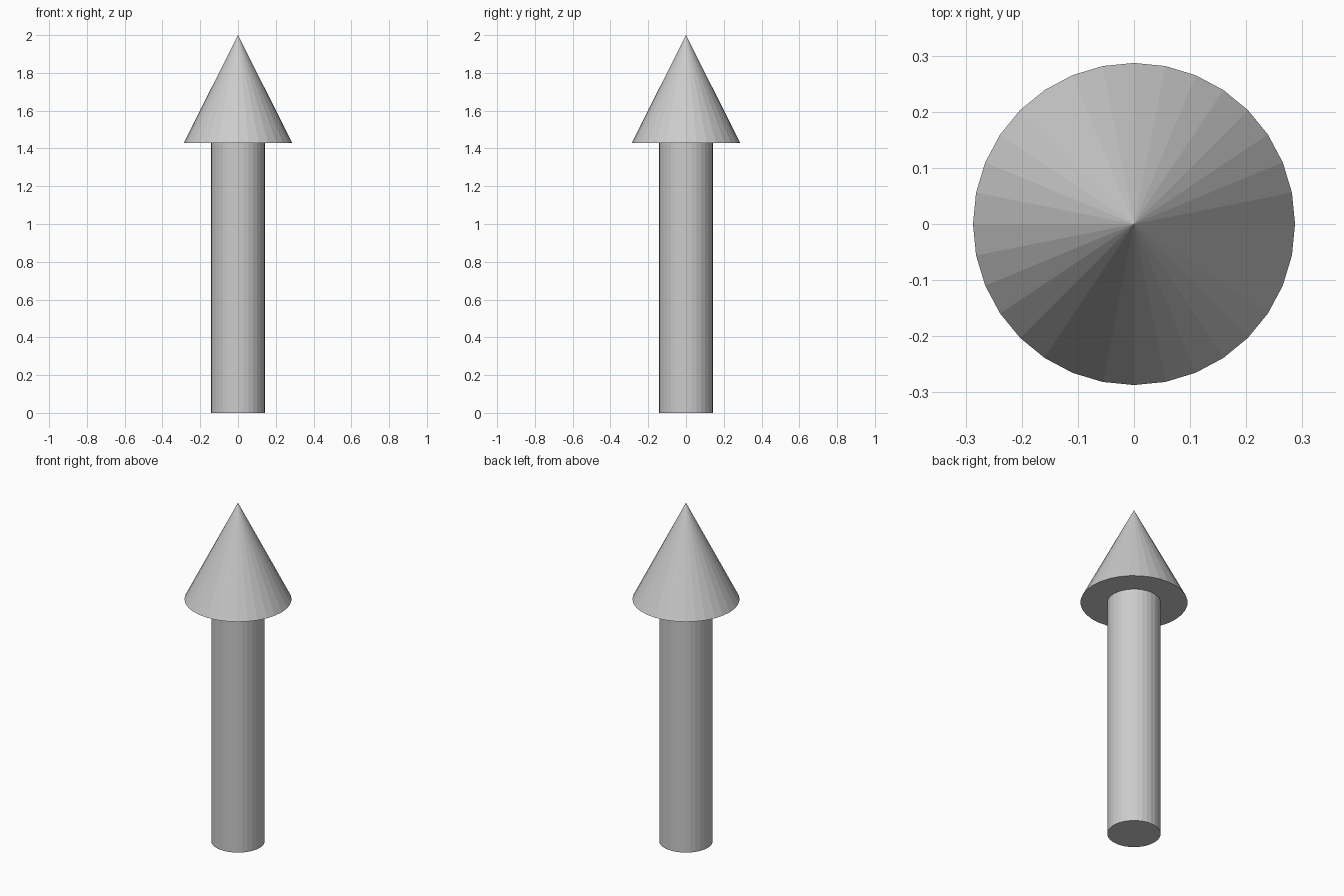
import bpy

if "Cube" in bpy.data.objects:
    bpy.data.objects.remove(bpy.data.objects["Cube"])

SIDES = 32
HEIGHT = 2.0
HEAD_BASE = 1.43      # height where the shaft meets the head
SHAFT_R = 0.143
HEAD_R = 0.287


def round_part(name, r_bottom, r_top, z0, z1):
    """Flat-faceted upright cone or cylinder between two heights."""
    bpy.ops.mesh.primitive_cone_add(
        vertices=SIDES, radius1=r_bottom, radius2=r_top,
        depth=z1 - z0, location=(0, 0, (z0 + z1) / 2))
    obj = bpy.context.object
    obj.name = name
    return obj


# Cylindrical shaft
round_part("arrow_shaft", SHAFT_R, SHAFT_R, 0.0, HEAD_BASE)

# Conical head
round_part("arrow_head", HEAD_R, 0.0, HEAD_BASE, HEIGHT)
